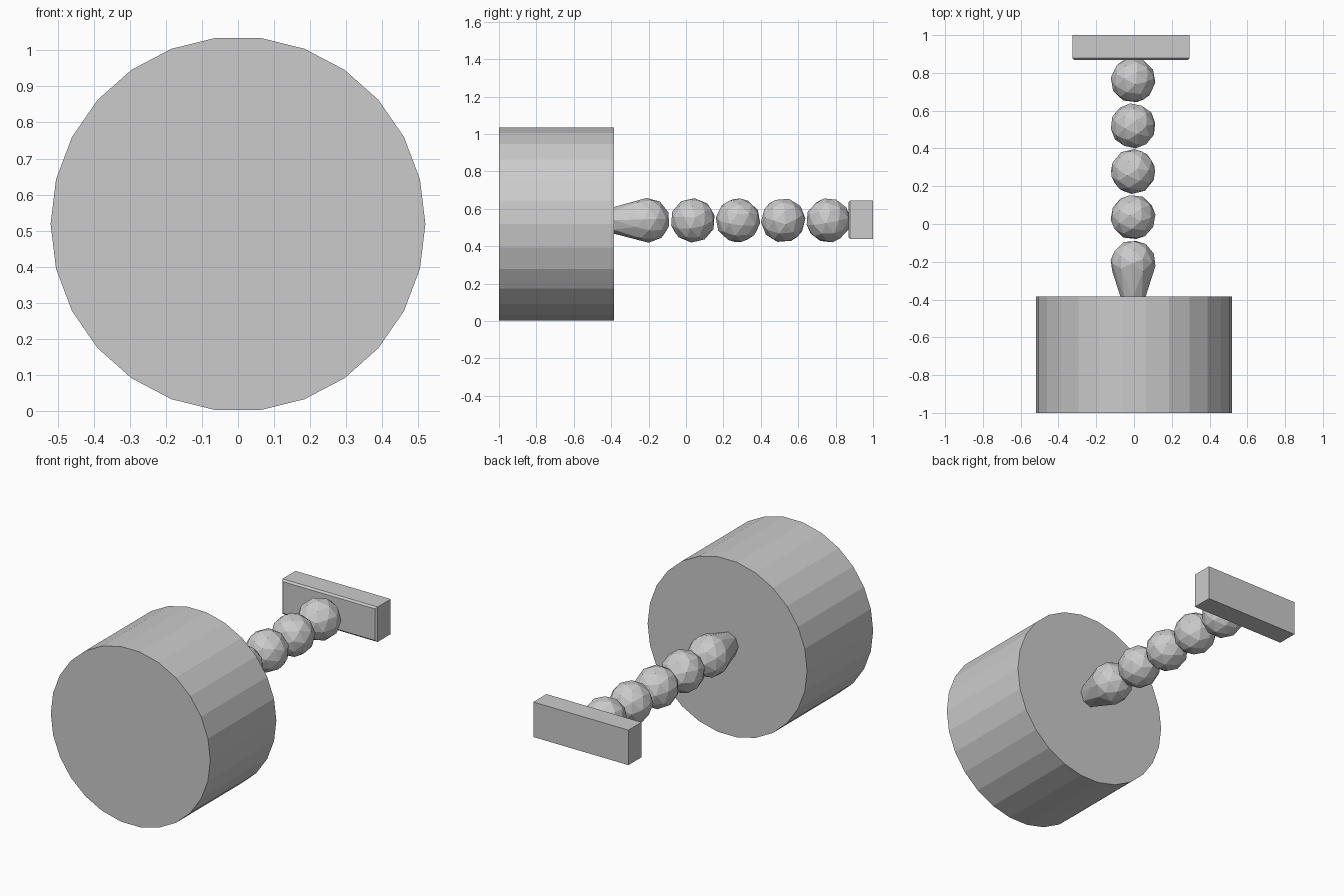
import bpy, bmesh, math, random
from mathutils import Matrix, Euler, Vector

cube = bpy.data.objects.get("Cube")
if cube:
    bpy.data.objects.remove(cube, do_unlink=True)

random.seed(4)
grey = bpy.data.materials.new("plain grey")
grey.use_nodes = True
colour = (0.6, 0.6, 0.6, 1)
grey.diffuse_color = colour
grey.node_tree.nodes["Principled BSDF"].inputs["Base Color"].default_value = colour


def finish(bm, name):
    bmesh.ops.recalc_face_normals(bm, faces=bm.faces)
    mesh = bpy.data.meshes.new(name)
    bm.to_mesh(mesh)
    bm.free()
    mesh.materials.append(grey)
    obj = bpy.data.objects.new(name, mesh)
    bpy.context.collection.objects.link(obj)
    return obj


AXIS_Z = 0.538
BALL = 0.12

# Heavy drum head, lying along y
front, back, radius = -1.0, -0.385, 0.5195
bm = bmesh.new()
sides = 26
turn = Matrix.Rotation(math.pi / 2, 4, 'X') @ Matrix.Rotation(math.pi / sides, 4, 'Z')
bmesh.ops.create_cone(bm, cap_ends=True, segments=sides, radius1=radius, radius2=radius,
                      depth=back - front,
                      matrix=Matrix.Translation((0, (front + back) / 2, 0.5185)) @ turn)
finish(bm, "drum_head")

# Chain of faceted balls forming the handle
for i in range(5):
    centre = Vector((-0.005, -0.205 + 0.2415 * i, AXIS_Z))
    spin = Euler([random.uniform(0, math.tau) for _ in range(3)]).to_matrix().to_4x4()
    bm = bmesh.new()
    bmesh.ops.create_icosphere(bm, subdivisions=2, radius=BALL,
                               matrix=Matrix.Translation(centre) @ spin)
    if i == 0:
        # Tapered neck that joins the first ball to the drum
        for k in range(8):
            a = math.tau * k / 8
            bm.verts.new((centre.x + 0.065 * math.cos(a), back - 0.005,
                          AXIS_Z + 0.07 * math.sin(a)))
        hull = bmesh.ops.convex_hull(bm, input=bm.verts)
        spare = {v for v in hull["geom_interior"] + hull["geom_unused"]
                 if isinstance(v, bmesh.types.BMVert)}
        bmesh.ops.delete(bm, geom=list(spare), context='VERTS')
    finish(bm, "neck_ball" if i == 0 else f"handle_ball_{i}")

# Cross bar at the far end, with softened inner edges
bm = bmesh.new()
bmesh.ops.create_cube(bm, size=1, matrix=Matrix.Translation((-0.015, 0.934, 0.542))
                      @ Matrix.Diagonal((0.62, 0.132, 0.206, 1)))
inner = [e for e in bm.edges if all(v.co.y < 0.9 for v in e.verts)]
bmesh.ops.bevel(bm, geom=inner, offset=0.01, segments=1, affect='EDGES')
finish(bm, "cross_bar")
